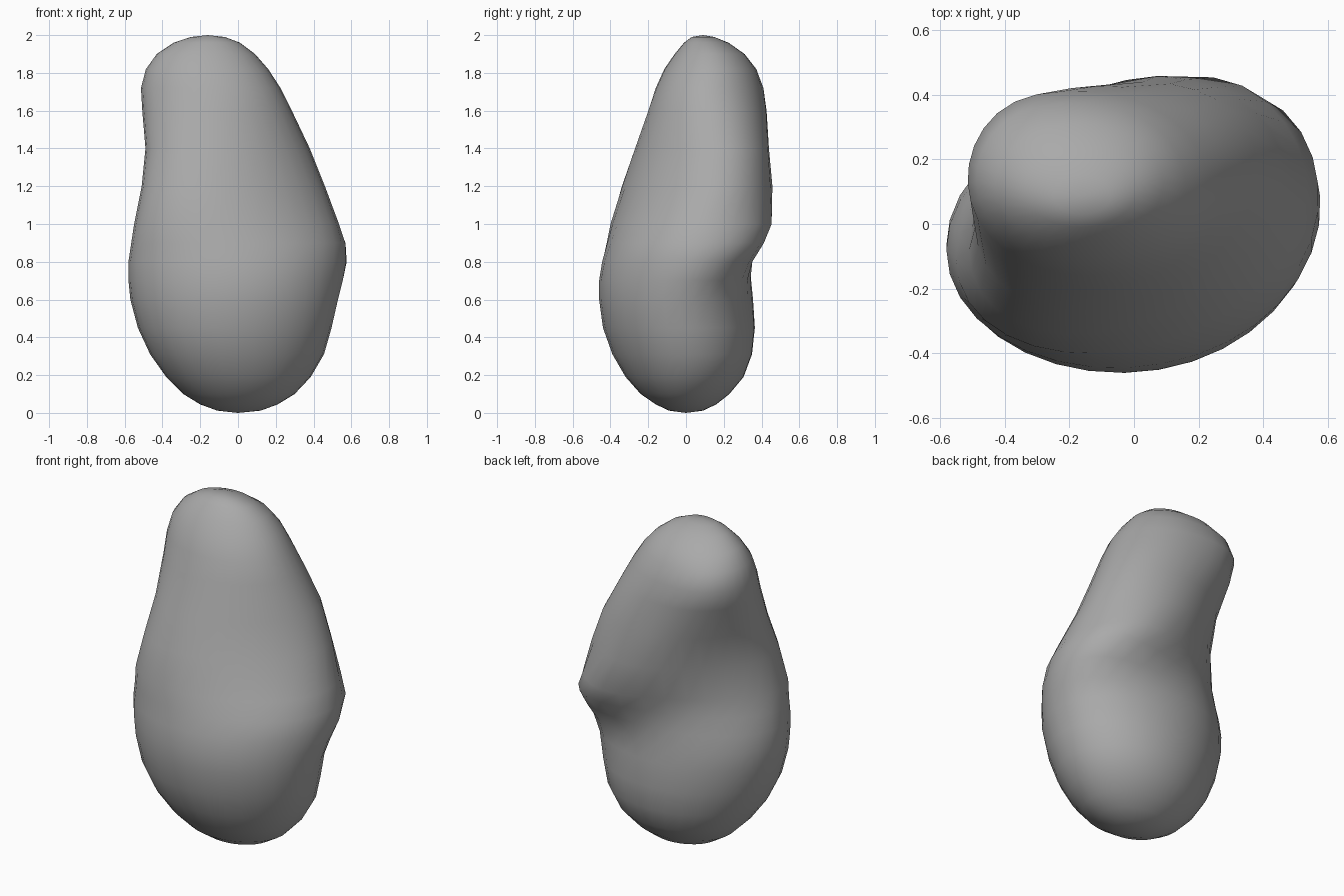
import bpy
import bmesh
from math import cos, sin, sqrt, tau, radians
from mathutils import Vector

SEGMENTS = 32

# Sections of the lump: height, left and right x, front and back y,
# diagonal skew of the ellipse, and push of the winding ridge
SECTIONS = [
    (.012, -.11, .12, -.09, .09, 0, 0),
    (.045, -.2, .21, -.16, .16, 0, 0),
    (.1, -.29, .3, -.24, .23, 0, 0),
    (.19, -.38, .385, -.32, .305, .005, 0),
    (.31, -.465, .455, -.39, .35, .01, 0),
    (.45, -.53, .495, -.44, .365, .01, 0),
    (.6, -.57, .515, -.46, .355, .005, .02),
    (.7, -.58, .515, -.46, .345, .005, .06),
    (.8, -.58, .54, -.445, .34, .015, .09),
    (.9, -.565, .55, -.42, .345, .03, .12),
    (1, -.55, .53, -.4, .37, .05, .1),
    (1.2, -.51, .46, -.34, .415, .058, .05),
    (1.4, -.49, .38, -.27, .435, .038, .015),
    (1.6, -.505, .285, -.2, .425, .01, .02),
    (1.72, -.51, .225, -.16, .405, 0, .03),
    (1.82, -.485, .16, -.115, .37, 0, .02),
    (1.9, -.43, .09, -.06, .31, 0, 0),
    (1.96, -.34, .01, -.01, .225, 0, 0),
    (1.99, -.25, -.07, .03, .15, 0, 0),
]


def section_ring(bm, z, x0, x1, y0, y1, skew, push):
    """Add one skewed ellipse, pushed out where the ridge crosses it."""
    a, b = (x1 - x0) / 2, (y1 - y0) / 2
    centre = Vector(((x0 + x1) / 2, (y0 + y1) / 2, z))
    # The ridge winds from the left side round the back as it rises
    angle = radians(min(135, max(20, 35 + (z - .8) * 130)))
    ridge = Vector((cos(angle), sin(angle), 0))
    shear = skew / a
    depth = sqrt(b * b - shear * shear)
    ring = []
    for i in range(SEGMENTS):
        t = tau * i / SEGMENTS
        offset = Vector((a * cos(t), shear * cos(t) + depth * sin(t), 0))
        facing = max(0, offset.normalized().dot(ridge))
        ring.append(bm.verts.new(centre + offset + ridge * push * facing ** 5))
    return ring


def bridge(bm, lower, upper):
    """Join two neighbouring rings with quads."""
    for i in range(SEGMENTS):
        j = (i + 1) % SEGMENTS
        bm.faces.new((lower[i], lower[j], upper[j], upper[i]))


def close_end(bm, ring, tip):
    """Fan a ring to a single tip point."""
    point = bm.verts.new(tip)
    for i in range(SEGMENTS):
        bm.faces.new((ring[i], ring[(i + 1) % SEGMENTS], point))


def flat_material(name, colour):
    material = bpy.data.materials.new(name)
    material.use_nodes = True
    material.diffuse_color = colour
    shader = next(n for n in material.node_tree.nodes if n.type == 'BSDF_PRINCIPLED')
    shader.inputs["Base Color"].default_value = colour
    return material


# Remove the default cube only
default_cube = bpy.data.objects.get("Cube")
if default_cube:
    bpy.data.objects.remove(default_cube, do_unlink=True)

# Lumpy stone body lofted through the sections
bm = bmesh.new()
rings = [section_ring(bm, *section) for section in SECTIONS]
for lower, upper in zip(rings, rings[1:]):
    bridge(bm, lower, upper)
close_end(bm, rings[0], (0, 0, 0))
close_end(bm, rings[-1], (-.16, .09, 2))
bmesh.ops.recalc_face_normals(bm, faces=bm.faces)
for face in bm.faces:
    face.smooth = True

mesh = bpy.data.meshes.new("stone_body")
bm.to_mesh(mesh)
bm.free()
mesh.materials.append(flat_material("stone grey", (.4, .4, .4, 1)))
stone_body = bpy.data.objects.new("stone_body", mesh)
bpy.context.collection.objects.link(stone_body)
